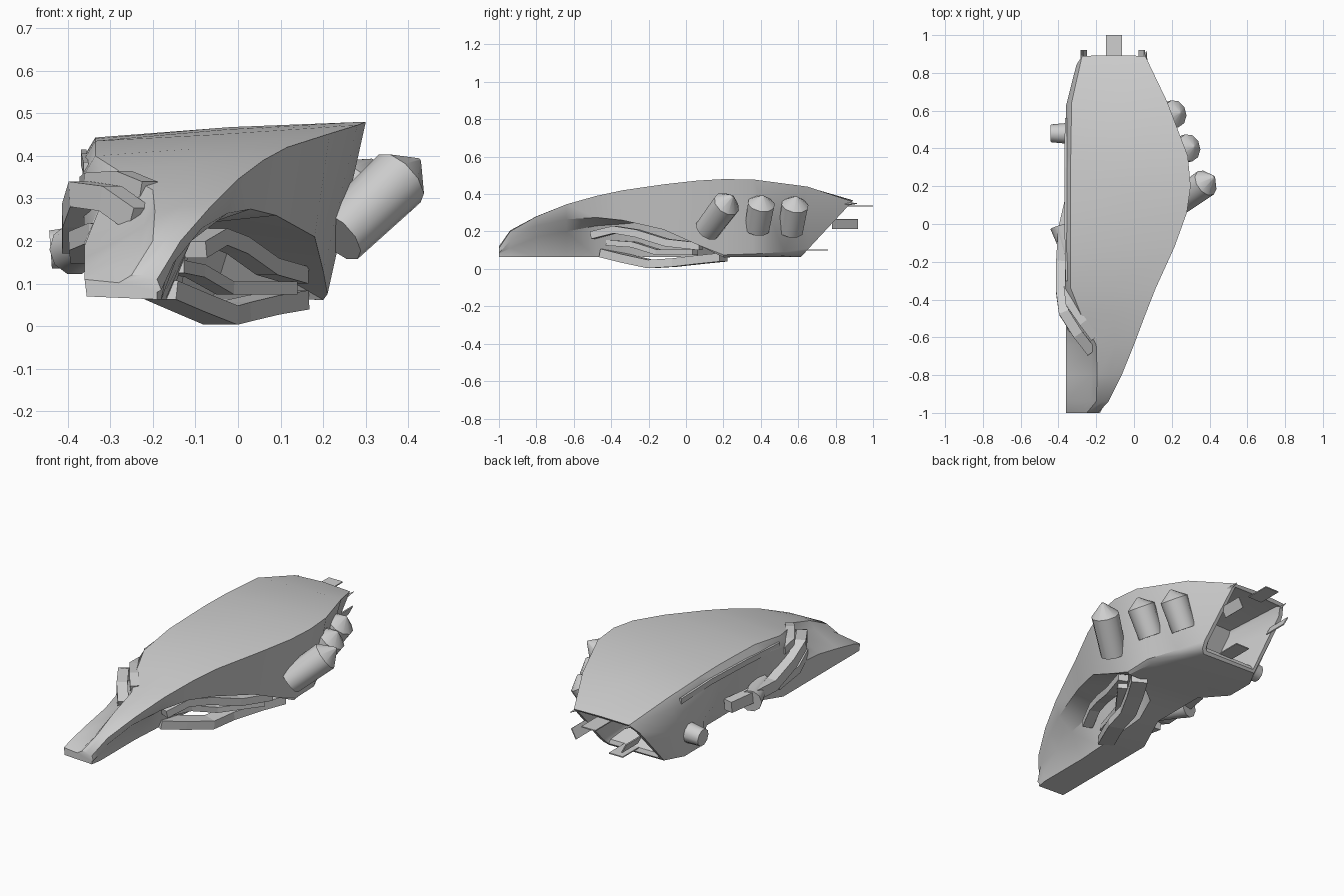
import bpy
import bmesh
import math
from mathutils import Vector, Matrix

if "Cube" in bpy.data.objects:
    bpy.data.objects.remove(bpy.data.objects["Cube"], do_unlink=True)

# One plain grey for everything
grey = bpy.data.materials.new("hull grey")
grey.use_nodes = True
colour = (0.62, 0.62, 0.62, 1)
grey.diffuse_color = colour
for node in grey.node_tree.nodes:
    if node.type == "BSDF_PRINCIPLED":
        node.inputs["Base Color"].default_value = colour


def finish(name, bm, angle=None):
    """Turn a bmesh into a grey object, smooth below the given angle."""
    bmesh.ops.recalc_face_normals(bm, faces=bm.faces)
    mesh = bpy.data.meshes.new(name)
    bm.to_mesh(mesh)
    bm.free()
    mesh.materials.append(grey)
    obj = bpy.data.objects.new(name, mesh)
    bpy.context.collection.objects.link(obj)
    if angle:
        bpy.ops.object.select_all(action="DESELECT")
        obj.select_set(True)
        bpy.context.view_layer.objects.active = obj
        bpy.ops.object.shade_smooth_by_angle(angle=math.radians(angle))
    return obj


def loft(bm, rings):
    """Skin rings of points; return the two end caps."""
    rows = [[bm.verts.new(p) for p in ring] for ring in rings]
    for a, b in zip(rows, rows[1:]):
        for i in range(len(a)):
            j = (i + 1) % len(a)
            bm.faces.new((a[i], a[j], b[j], b[i]))
    return bm.faces.new(rows[0]), bm.faces.new(rows[-1])


def band(name, points, width, height):
    """Sweep a rectangular bar along a bent path."""
    path = [Vector(p) for p in points]
    rings = []
    for i, p in enumerate(path):
        along = (path[min(i + 1, len(path) - 1)] - path[max(i - 1, 0)]).normalized()
        side = along.cross(Vector((0, 0, 1))).normalized()
        up = side.cross(along)
        s, u = side * width / 2, up * height / 2
        rings.append([p + s + u, p - s + u, p - s - u, p + s - u])
    bm = bmesh.new()
    loft(bm, rings)
    return finish(name, bm)


def turned(name, start, end, profile, sides=10):
    """Turn a profile of (fraction along axis, radius) around start-end."""
    start, end = Vector(start), Vector(end)
    axis = end - start
    turn = axis.to_track_quat("Z", "Y")
    bm = bmesh.new()
    rings = []
    for t, r in profile:
        rings.append([start + axis * t + turn @ Vector(
            (r * math.cos(math.tau * k / sides), r * math.sin(math.tau * k / sides), 0))
            for k in range(sides)])
    loft(bm, rings)
    return finish(name, bm, 40)


def plate(name, centre, size, tilt=0):
    bm = bmesh.new()
    bmesh.ops.create_cube(bm, size=1, matrix=Matrix.Translation(centre)
                          @ Matrix.Rotation(tilt, 4, "Y") @ Matrix.Diagonal((*size, 1)))
    return finish(name, bm)


# Hull stations: y, top left x z, ridge x z, lip x z, hollow x z, keel x, beam top z
stations = [
    (-1, -.25, .12, -.19, .11, -.18, .085, -.19, .08, -.19, .11),
    (-.94, -.2, .2, -.135, .2, -.15, .15, -.17, .11, -.18, .13),
    (-.8, -.195, .27, -.065, .28, -.085, .23, -.14, .17, -.18, .16),
    (-.64, -.2, .32, 0, .345, -.025, .265, -.11, .2, -.18, .19),
    (-.48, -.28, .365, .06, .39, .03, .275, -.1, .23, -.17, .2),
    (-.34, -.335, .4, .115, .42, .09, .26, -.1, .24, -.16, .2),
    (-.12, -.335, .435, .215, .452, .18, .21, -.1, .26, -.14, .22),
    (.06, -.335, .44, .28, .472, .2, .13, -.02, .19, -.06, .22),
    (.2, -.335, .443, .3, .48, .21, .075, .2, .062, .12, .22),
    (.36, -.335, .44, .285, .478, .21, .08, .18, .065, .1, .22),
    (.52, -.33, .425, .175, .44, .14, .09, .11, .07, .07, .22),
    (.62, -.275, .36, .06, .36, .07, .11, .06, .08, .04, .22),
]
rings = []
for y, lx, lz, rx, rz, dx, dz, ex, ez, fx, hz in stations:
    wall = -.36 if y < .5 else lx - .03
    hollow = .09 if -.2 < y < .3 else 0
    section = [(lx, lz), ((lx + rx) / 2, (lz + rz) / 2 + .006), (rx, rz), (dx, dz), (ex, ez),
               (fx, .063), (wall + .005 + hollow, .07 + hollow / 4), (wall + hollow / 2, hz),
               (lx - .03, lz - .05 * min(1, lz * 3))]
    lean = max(0, y - .46) * 5.8
    rings.append([(x, y + lean * (z - .07), z) for x, z in section])
bm = bmesh.new()
_, stern = loft(bm, rings)
bmesh.ops.recalc_face_normals(bm, faces=bm.faces)
# Hollow stern with a thin rim
bmesh.ops.inset_region(bm, faces=[stern], thickness=.022)
bmesh.ops.inset_region(bm, faces=[stern], thickness=.015, depth=-.02)
deep = bmesh.ops.extrude_discrete_faces(bm, faces=[stern])["faces"][0]
middle = deep.calc_center_median()
for v in deep.verts:
    v.co = middle + (v.co - middle) * .55 + Vector((0, -.25, .02))
finish("hull", bm, 32)

# Three pods with pointed caps on the left flank
for n, (base, tip, radius) in enumerate([
        ((.235, .115, .21), (.425, .25, .39), .075),
        ((.2, .38, .215), (.318, .41, .39), .074),
        ((.125, .56, .205), (.245, .59, .385), .074)], 1):
    turned(f"pod_{n}", base, tip, [(0, radius * .93), (.76, radius), (1, .006)])

# Stub and flared cup on the right flank
turned("side_stub", (-.3, .48, .19), (-.44, .48, .18), [(0, .06), (1, .047)])
turned("side_cup", (-.33, -.2, .2), (-.385, -.01, .18), [(0, .04), (.6, .05), (1, .06)])

# Bent arms over the notch and along the right flank
band("outer_arm", [(-.23, -.67, .25), (-.3, -.58, .3), (-.37, -.47, .31),
                   (-.385, -.36, .26), (-.385, -.2, .2), (-.375, -.03, .2), (-.34, .12, .19)], .055, .06)
band("inner_arm", [(-.21, -.6, .32), (-.27, -.52, .345), (-.34, -.42, .34), (-.35, -.33, .33)], .045, .04)
band("lower_arm", [(-.25, -.65, .2), (-.33, -.55, .22), (-.375, -.42, .2), (-.37, -.25, .17)], .045, .045)
band("flank_rail", [(-.357, -.3, .37), (-.362, 0, .39), (-.362, .3, .4), (-.36, .56, .39)], .012, .03)

# Bars inside the open bay and the hook below it
band("bay_bar_upper", [(-.1, -.5, .18), (-.05, -.38, .21), (0, -.26, .19), (.07, -.1, .14), (.14, .08, .12)], .055, .04)
band("bay_bar_lower", [(-.15, -.42, .14), (-.1, -.28, .13), (-.03, -.15, .09), (.12, .05, .09)], .05, .03)
band("keel_hook", [(-.18, -.44, .085), (-.11, -.32, .055), (-.04, -.19, .026),
                   (-.01, -.06, .034), (.06, .08, .05), (.13, .2, .062)], .085, .045)

# Fins and corner spikes around the stern
plate("stern_fin_top", (-.105, .93, .337), (.085, .14, .006))
plate("stern_fin_bottom", (-.105, .69, .1), (.085, .14, .006))
for side, x, tilt in (("left", .04, .5), ("right", -.265, -.5)):
    plate(f"stern_fin_{side}", (x, .85, .24), (.006, .14, .06), tilt)
for side, x in (("left", .06), ("right", -.275)):
    turned(f"stern_spike_{side}", (x, .82, .345), (x + .005, .915, .35), [(0, .015), (1, .002)], 4)
